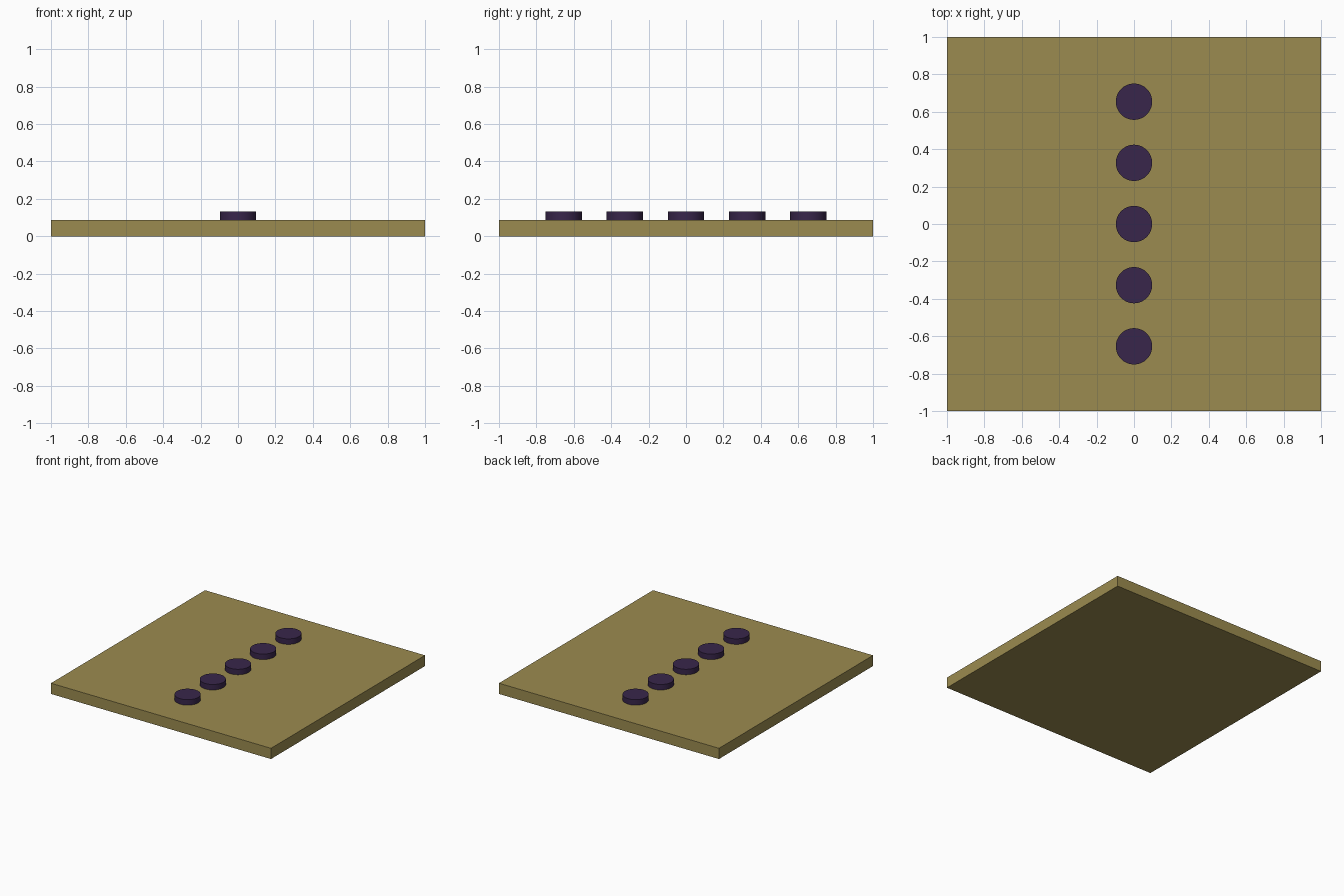
import bpy, math

if "Cube" in bpy.data.objects:
    bpy.data.objects.remove(bpy.data.objects["Cube"])

PLATE_H = 0.088
DISC_R, DISC_TOP, PITCH = 0.097, 0.133, 0.327


def material(name, rgb):
    m = bpy.data.materials.new(name)
    m.diffuse_color = (*rgb, 1)
    m.use_nodes = True
    m.node_tree.nodes["Principled BSDF"].inputs["Base Color"].default_value = m.diffuse_color
    return m


tan = material("tan", (0.33, 0.26, 0.08))
purple = material("dark_purple", (0.04, 0.019, 0.07))

# Square base plate
bpy.ops.mesh.primitive_cube_add(size=1, location=(0, 0, PLATE_H / 2))
plate = bpy.context.object
plate.name = "base_plate"
plate.scale = (2, 2, PLATE_H)
bpy.ops.object.transform_apply(location=False, rotation=False, scale=True)
plate.data.materials.append(tan)

# Row of five round discs, standing on the plate
for i in range(5):
    bpy.ops.mesh.primitive_cylinder_add(
        vertices=64, radius=DISC_R, depth=DISC_TOP - PLATE_H,
        location=(0, (i - 2) * PITCH, (PLATE_H + DISC_TOP) / 2))
    disc = bpy.context.object
    disc.name = f"disc_{i + 1}"
    disc.data.materials.append(purple)
    bpy.ops.object.shade_smooth_by_angle(angle=math.radians(30))
